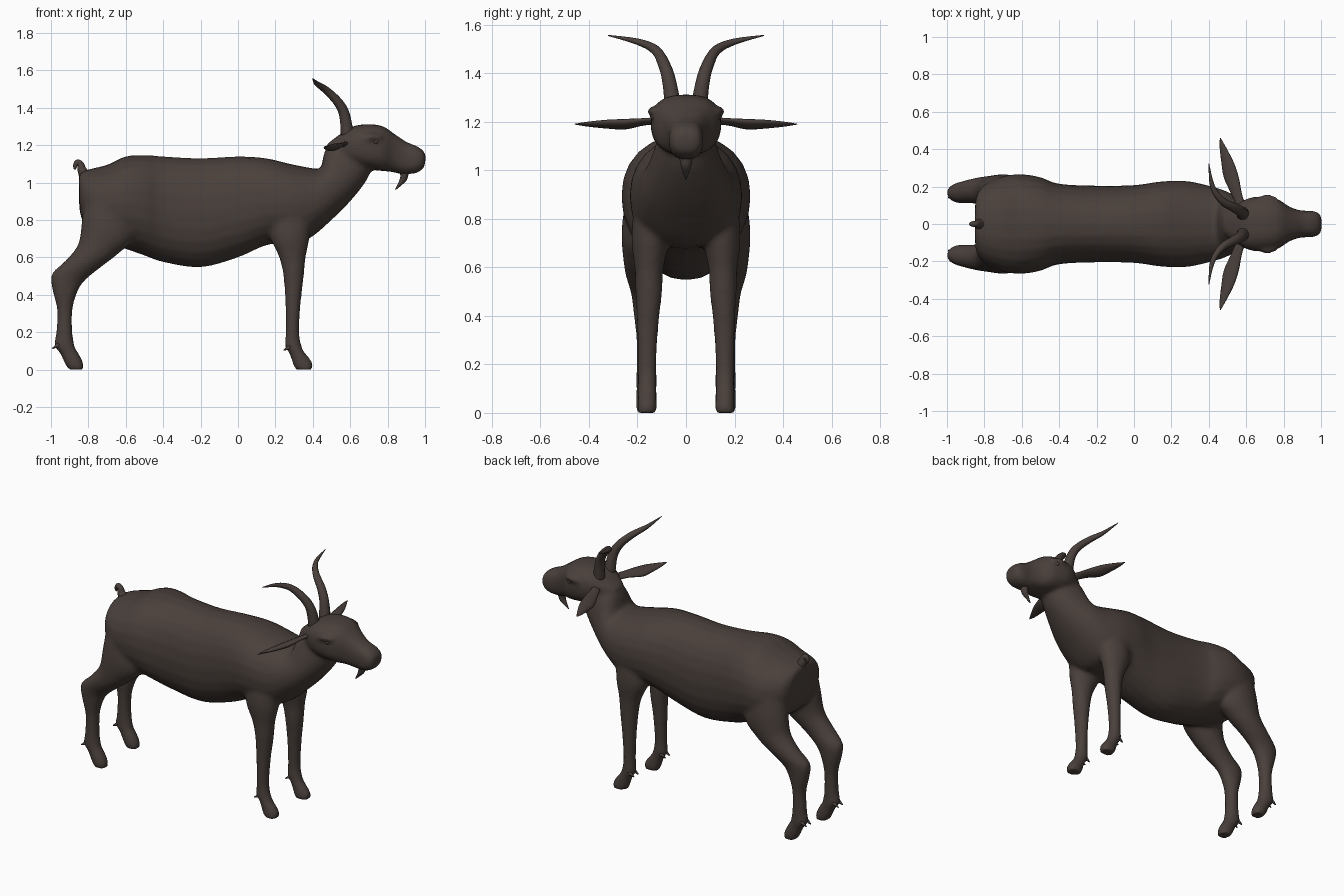
import bpy, bmesh, math
from mathutils import Vector

cube = bpy.data.objects.get("Cube")
if cube:
    bpy.data.objects.remove(cube, do_unlink=True)

coat = bpy.data.materials.new("dark brown coat")
coat.use_nodes = True
colour = (0.068, 0.051, 0.044, 1)
coat.diffuse_color = colour
bsdf = coat.node_tree.nodes["Principled BSDF"]
bsdf.inputs["Base Color"].default_value = colour
bsdf.inputs["Roughness"].default_value = 0.8


def smooth_path(rows, steps):
    """Catmull-Rom interpolation of rows of numbers."""
    rows = [Vector(r) for r in rows]
    out = []
    for i in range(len(rows) - 1):
        p0, p1 = rows[max(i - 1, 0)], rows[i]
        p2, p3 = rows[i + 1], rows[min(i + 2, len(rows) - 1)]
        for k in range(steps):
            t = k / steps
            out.append(p1 + (p2 - p0) * (t / 2)
                       + (p0 * 2 - p1 * 5 + p2 * 4 - p3) * (t * t / 2)
                       + (p1 * 3 - p0 - p2 * 3 + p3) * (t ** 3 / 2))
    return out + [rows[-1]]


def skin(bm, rings):
    """Bridge a list of rings of points and cap both ends."""
    rings = [[bm.verts.new(p) for p in ring] for ring in rings]
    n = len(rings[0])
    faces = [bm.faces.new(rings[0]), bm.faces.new(rings[-1][::-1])]
    for a, b in zip(rings, rings[1:]):
        for i in range(n):
            j = (i + 1) % n
            faces.append(bm.faces.new((a[j], a[i], b[i], b[j])))
    bmesh.ops.recalc_face_normals(bm, faces=faces)


def power(v, e):
    return math.copysign(abs(v) ** (2 / e), v)


def loft(bm, rows, side=1, e=2.0, n=24, steps=4):
    """Rows: edge point x, z; opposite edge point x, z; half width; centre y."""
    rings = []
    for xa, za, xb, zb, w, y in smooth_path(rows, steps):
        a, b = Vector((xa, side * y, za)), Vector((xb, side * y, zb))
        ring = []
        for i in range(n):
            t = math.tau * i / n
            ring.append((a + b) / 2 + (a - b) / 2 * power(math.cos(t), e)
                        + Vector((0, w, 0)) * power(math.sin(t), e))
        rings.append(ring)
    skin(bm, rings)


def tube(bm, rows, side=1, n=12, steps=4):
    """Rows: centre x, y, z; radius."""
    path = smooth_path(rows, steps)
    rings = []
    for i, (x, y, z, r) in enumerate(path):
        d = (path[min(i + 1, len(path) - 1)] - path[max(i - 1, 0)]).xyz
        q = d.to_track_quat("Z", "Y")
        ring = [Vector((x, y, z)) + q @ Vector((r * math.cos(math.tau * k / n),
                r * math.sin(math.tau * k / n), 0)) for k in range(n)]
        rings.append([Vector((p.x, side * p.y, p.z)) for p in ring])
    skin(bm, rings)


def finish(name, bm):
    mesh = bpy.data.meshes.new(name)
    for f in bm.faces:
        f.smooth = True
    bm.to_mesh(mesh)
    bm.free()
    mesh.materials.append(coat)
    obj = bpy.data.objects.new(name, mesh)
    bpy.context.collection.objects.link(obj)
    return obj


body = bmesh.new()

# torso and neck: spine edge, belly edge, half width
loft(body, [r + (0,) for r in (
    (-.85, 1.0, -.85, .9, .06), (-.845, 1.05, -.84, .82, .15),
    (-.8, 1.07, -.8, .75, .21), (-.7, 1.095, -.7, .68, .255),
    (-.6, 1.14, -.6, .645, .266), (-.5, 1.147, -.5, .61, .25),
    (-.4, 1.14, -.4, .575, .215), (-.2, 1.13, -.2, .547, .205),
    (0, 1.14, 0, .6, .208), (.15, 1.13, .15, .665, .228),
    (.28, 1.1, .28, .68, .23), (.38, 1.08, .38, .7, .21),
    (.44, 1.075, .5, .8, .185), (.45, 1.11, .6, .9, .155),
    (.47, 1.18, .68, 1.0, .125), (.53, 1.24, .72, 1.08, .1))], e=2.25)

# head: crown edge, jaw edge, half width
loft(body, [r + (0,) for r in (
    (.47, 1.2, .49, 1.16, .05), (.52, 1.24, .57, 1.1, .1),
    (.6, 1.295, .64, 1.085, .14), (.68, 1.312, .7, 1.07, .145),
    (.77, 1.303, .77, 1.062, .132), (.84, 1.258, .82, 1.057, .093),
    (.9, 1.218, .88, 1.045, .073), (.96, 1.193, .95, 1.05, .07),
    (.995, 1.165, .99, 1.075, .055), (1.003, 1.14, 1.0, 1.1, .03))], e=2.6)

for s in (1, -1):
    # hind leg: rear edge, front edge, half width, centre
    loft(body, (
        (-.82, .95, -.55, .95, .1, .14), (-.835, .8, -.55, .72, .1, .165),
        (-.855, .67, -.64, .62, .085, .175), (-.925, .58, -.73, .55, .07, .178),
        (-.997, .51, -.82, .475, .058, .168), (-.993, .43, -.86, .41, .052, .165),
        (-.967, .32, -.885, .32, .043, .163), (-.972, .2, -.885, .2, .041, .163),
        (-.982, .13, -.872, .12, .043, .163), (-.953, .09, -.86, .1, .042, .163),
        (-.925, .03, -.83, .045, .044, .163), (-.905, 0, -.825, 0, .042, .163)), s)
    # front leg
    loft(body, (
        (.16, .9, .4, .9, .09, .12), (.17, .72, .385, .72, .08, .145),
        (.22, .6, .362, .6, .06, .152), (.243, .5, .352, .5, .055, .153),
        (.253, .35, .335, .35, .044, .158), (.255, .2, .327, .2, .038, .16),
        (.25, .125, .342, .12, .039, .16), (.273, .09, .358, .09, .038, .16),
        (.293, .03, .397, .04, .04, .16), (.307, 0, .403, 0, .042, .16)), s)
    # brow ridge
    tube(body, ((.66, .13, 1.23, .012), (.71, .142, 1.245, .018),
                (.77, .128, 1.24, .012)), s)

# blend the overlapping volumes into one continuous skin
skin_obj = finish("body", body)
remesh = skin_obj.modifiers.new("Blend", "REMESH")
remesh.mode = "VOXEL"
remesh.voxel_size = 0.013
remesh.use_smooth_shade = True
relax = skin_obj.modifiers.new("Relax", "SMOOTH")
relax.factor = 0.5
relax.iterations = 5

for s, label in ((1, "left"), (-1, "right")):
    # swept-back horn
    bm = bmesh.new()
    tube(bm, ((.585, .052, 1.25, .036), (.57, .068, 1.36, .029),
              (.535, .088, 1.43, .025), (.47, .125, 1.495, .02),
              (.42, .2, 1.53, .013), (.4, .322, 1.556, .002)), s)
    finish(label + "_horn", bm)

    # flat leaf-shaped ear: lengthwise stations of x, y, z, half chord, thickness
    bm = bmesh.new()
    rings = []
    for x, y, z, c, h in smooth_path((
            (.57, .1, 1.205, .025, .014), (.545, .17, 1.2, .03, .012),
            (.52, .25, 1.19, .04, .018), (.5, .33, 1.19, .033, .015),
            (.475, .41, 1.19, .017, .008), (.461, .46, 1.19, .002, .001)), 4):
        rings.append([(x + c * math.cos(a), s * y, z + h * math.sin(a) - .3 * c * math.cos(a) * -1)
                      for a in (math.tau * k / 14 for k in range(14))])
    skin(bm, rings)
    finish(label + "_ear", bm)

    # eye
    bm = bmesh.new()
    bmesh.ops.create_uvsphere(bm, u_segments=12, v_segments=8, radius=.02)
    bmesh.ops.translate(bm, verts=bm.verts, vec=(.735, s * .126, 1.222))
    finish(label + "_eye", bm)

    # dewclaws behind each foot
    for leg, x, y, z in (("hind", -.975, .163, .125), ("front", .262, .16, .115)):
        bm = bmesh.new()
        for dy in (-.022, .022):
            tube(bm, ((x + .02, y + dy, z + .01, .014),
                      (x - .018, y + dy, z - .012, .003)), s, n=8, steps=1)
        finish(f"{label}_{leg}_dewclaws", bm)

# beard
bm = bmesh.new()
loft(bm, ((.85, 1.07, .925, 1.07, .03, 0), (.868, 1.04, .912, 1.045, .026, 0),
          (.858, 1.0, .9, 1.01, .018, 0), (.838, .962, .85, .965, .003, 0)), n=12)
finish("beard", bm)

# curled tail
bm = bmesh.new()
tube(bm, ((-.815, 0, 1.03, .034), (-.835, 0, 1.07, .024), (-.84, 0, 1.095, .018),
          (-.858, 0, 1.108, .016), (-.87, 0, 1.09, .012), (-.872, 0, 1.07, .005)))
finish("tail", bm)
